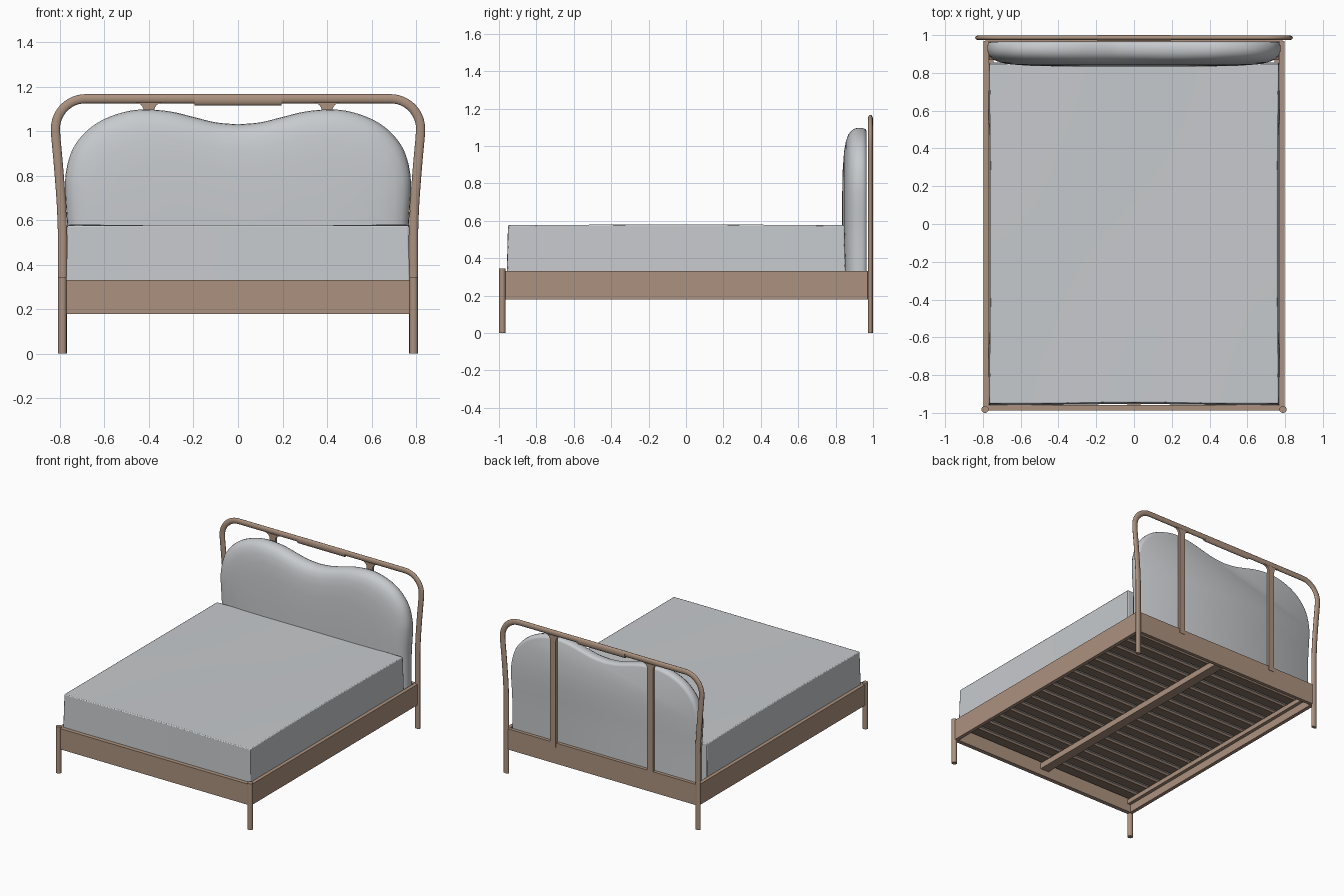
import bpy, bmesh, math
from mathutils import Vector

if "Cube" in bpy.data.objects:
    bpy.data.objects.remove(bpy.data.objects["Cube"])


def material(name, rgb):
    m = bpy.data.materials.new(name)
    m.diffuse_color = (*rgb, 1)
    m.use_nodes = True
    m.node_tree.nodes["Principled BSDF"].inputs["Base Color"].default_value = m.diffuse_color
    return m


WOOD = material("warm wood", (0.41, 0.285, 0.21))
DARK = material("dark slat wood", (0.24, 0.165, 0.125))
FABRIC = material("light grey fabric", (0.57, 0.59, 0.61))


def finish(bm, name, mat, smooth=None):
    bmesh.ops.recalc_face_normals(bm, faces=bm.faces)
    me = bpy.data.meshes.new(name)
    bm.to_mesh(me)
    bm.free()
    ob = bpy.data.objects.new(name, me)
    bpy.context.collection.objects.link(ob)
    me.materials.append(mat)
    if smooth:
        bpy.ops.object.select_all(action='DESELECT')
        bpy.context.view_layer.objects.active = ob
        ob.select_set(True)
        bpy.ops.object.shade_smooth_by_angle(angle=math.radians(smooth))
    return ob


def box(name, mat, x, y, z):
    """Box from (min, max) ranges."""
    bm = bmesh.new()
    bmesh.ops.create_cube(bm, size=1)
    for v in bm.verts:
        v.co = [r[0] + (c + 0.5) * (r[1] - r[0]) for c, r in zip(v.co, (x, y, z))]
    return finish(bm, name, mat)


def spline(pts, n=5):
    """Smooth curve through 2D points."""
    p = [Vector(a) for a in pts]
    p = [2 * p[0] - p[1]] + p + [2 * p[-1] - p[-2]]
    out = []
    for a, b, c, d in zip(p, p[1:], p[2:], p[3:]):
        for i in range(n):
            t = i / n
            out.append(0.5 * (2 * b + (c - a) * t + (2 * a - 5 * b + 4 * c - d) * t * t
                              + (3 * b - a - 3 * c + d) * t ** 3))
    return out + [p[-2]]


def loft(bm, rings, close=True):
    """Bridge rings of vertices, with capped ends."""
    rings = [[bm.verts.new(c) for c in r] for r in rings]
    n = len(rings[0])
    for a, b in zip(rings, rings[1:]):
        for i in range(n):
            j = (i + 1) % n
            bm.faces.new((a[i], a[j], b[j], b[i]))
    bm.faces.new(rings[0])
    bm.faces.new(rings[-1])


def tube(name, path, y, r, ry, sides=16):
    """Oval tube along an x-z path."""
    bm = bmesh.new()
    rings = []
    for i, p in enumerate(path):
        t = (path[min(i + 1, len(path) - 1)] - path[max(i - 1, 0)]).normalized()
        nx, nz = -t.y, t.x
        ring = []
        for k in range(sides):
            a = 2 * math.pi * k / sides
            w = r * math.cos(a)
            ring.append((p.x + nx * w, y + ry * math.sin(a), p.y + nz * w))
        rings.append(ring)
    loft(bm, rings)
    return finish(bm, name, WOOD, 50)


# Bent headboard frame: flared legs, rounded corners, straight top
half = [Vector((0.789, 0)), Vector((0.789, 0.5))]
half += spline([(0.789, 0.56), (0.794, 0.68), (0.806, 0.84), (0.818, 0.97)], 4)
for i in range(13):
    a = math.radians(i * 7.5)
    half.append(Vector((0.685 + 0.135 * math.cos(a), 1.01 + 0.135 * math.sin(a))))
path = half + [Vector((-p.x, p.y)) for p in reversed(half)]
tube("headboard_frame", path, 0.986, 0.0205, 0.0125)

# Thicker grip sleeve on the top bar
tube("top_sleeve", [Vector((-0.195, 1.14)), Vector((0.195, 1.14))], 0.986, 0.026, 0.014)

# Uprights with filleted tops
for s, side in ((-1, "left"), (1, "right")):
    edge = [(0.024, 0.30), (0.024, 1.07)]
    for i in range(7):
        a = math.radians(i * 15)
        edge.append((0.062 - 0.038 * math.cos(a), 1.09 + 0.038 * math.sin(a)))
    prof = edge + [(-x, z) for x, z in reversed(edge)]
    bm = bmesh.new()
    loft(bm, [[(0.4 * s + x, y, z) for x, z in prof] for y in (0.977, 0.995)])
    finish(bm, side + "_upright", WOOD, 40)

# Round front legs
for s, side in ((-1, "left"), (1, "right")):
    tube(side + "_front_leg", [Vector((0.789 * s, 0)), Vector((0.789 * s, 0.345))],
         -0.982, 0.0195, 0.018, 20)

# Bed rails
for s, side in ((-1, "left"), (1, "right")):
    box(side + "_rail", WOOD, sorted((0.77 * s, 0.797 * s)), (-0.975, 0.97), (0.178, 0.332))
    box(side + "_ledge", WOOD, sorted((0.745 * s, 0.772 * s)), (-0.955, 0.965), (0.235, 0.268))
box("foot_rail", WOOD, (-0.785, 0.785), (-0.988, -0.957), (0.178, 0.332))
box("head_rail", WOOD, (-0.785, 0.785), (0.967, 0.992), (0.178, 0.332))

# Slats and centre beam
count = 17
for i in range(count):
    y = -0.905 + i * 1.81 / (count - 1)
    box(f"slat_{i + 1}", DARK, (-0.768, 0.768), (y - 0.037, y + 0.037), (0.268, 0.288))
box("centre_beam", WOOD, (-0.035, 0.035), (-0.957, 0.967), (0.225, 0.268))

# Mattress: slightly tapered, with softly uneven sides and top
bm = bmesh.new()
bmesh.ops.create_cube(bm, size=1)
bmesh.ops.subdivide_edges(bm, edges=bm.edges[:], cuts=11, use_grid_fill=True)
for v in bm.verts:
    u, w, h = v.co.x * 2, v.co.y * 2, v.co.z + 0.5
    v.co.x = u * (0.772 - 0.006 * h - 0.005 * (1 - w * w))
    v.co.y = -0.052 + w * (0.904 - 0.007 * h - 0.003 * math.cos(4 * u))
    v.co.z = 0.289 + h * (0.288 - 0.003 * math.cos(3 * u) * math.cos(2 * w))
mattress = finish(bm, "mattress", FABRIC, 40)
bev = mattress.modifiers.new("soft_edges", 'BEVEL')
bev.width = 0.006
bev.segments = 2

# Padded headboard: double-humped outline, domed towards the front
right = spline([(0.765, 0.30), (0.766, 0.55), (0.776, 0.72), (0.772, 0.82), (0.742, 0.92),
                (0.68, 1.0), (0.6, 1.054), (0.5, 1.088), (0.41, 1.097), (0.3, 1.087),
                (0.2, 1.063), (0.1, 1.039), (0, 1.03)], 4)
outline = right + [Vector((-p.x, p.y)) for p in reversed(right[:-1])]
layers = [(0.975, 0.966), (0.99, 0.96), (0.998, 0.945), (1, 0.925), (0.996, 0.905),
          (0.982, 0.885), (0.955, 0.868), (0.91, 0.855), (0.84, 0.845), (0.72, 0.838),
          (0.5, 0.834), (0.2, 0.832)]
bm = bmesh.new()
loft(bm, [[(p.x * s, y, 0.30 + (p.y - 0.30) * s) for p in outline] for s, y in layers])
finish(bm, "headboard_cushion", FABRIC, 50)
